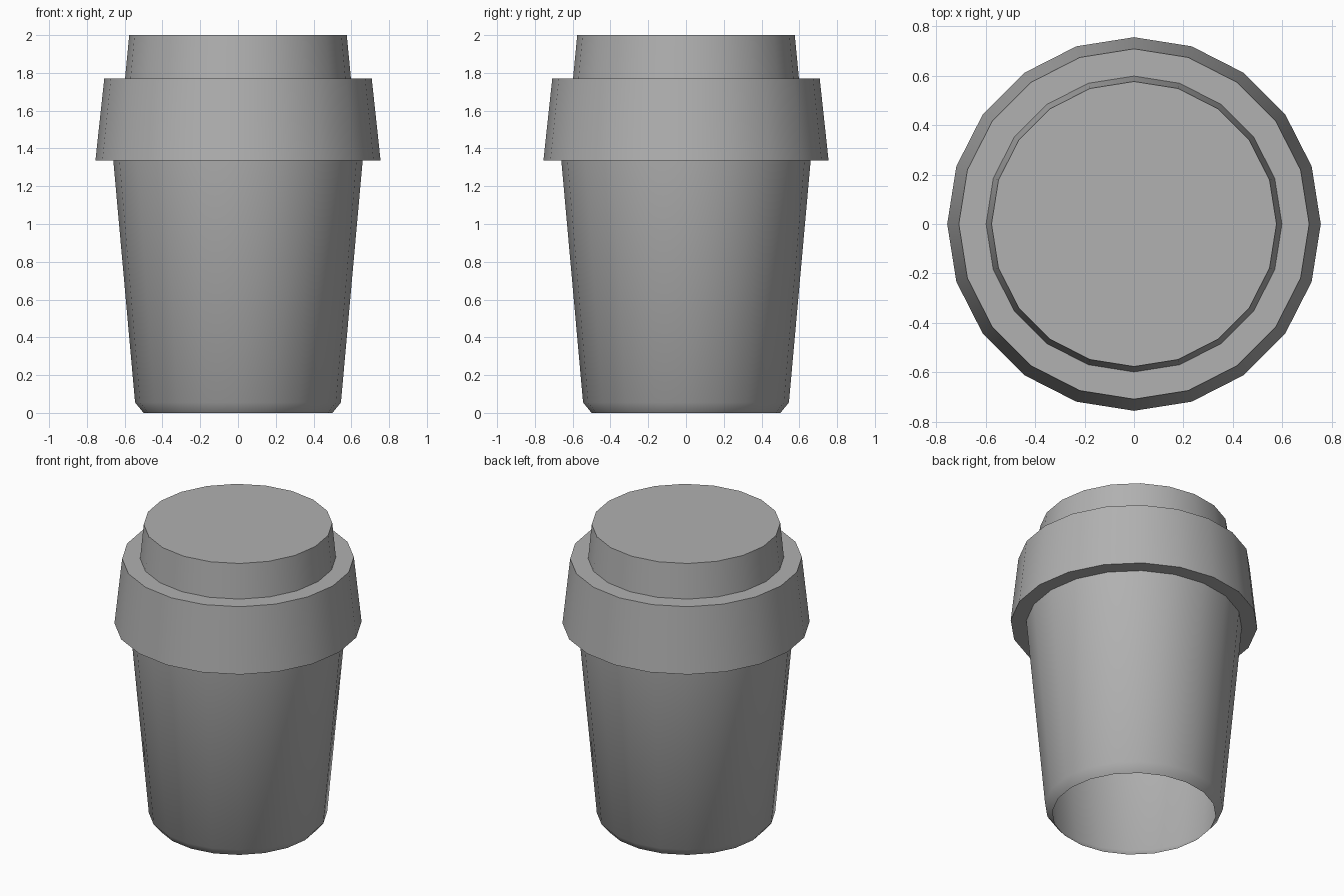
import bpy, bmesh, math

if "Cube" in bpy.data.objects:
    bpy.data.objects.remove(bpy.data.objects["Cube"])

SIDES = 20

# Darker grey shared by both parts
grey = bpy.data.materials.new("dark_grey")
grey.diffuse_color = (0.44, 0.44, 0.44, 1)
grey.use_nodes = True
grey.node_tree.nodes["Principled BSDF"].inputs["Base Color"].default_value = grey.diffuse_color


def lathe(name, profile, cap_top=False):
    """Spin (radius, z) points around z, optionally closing the top."""
    bm = bmesh.new()
    rings = []
    for r, z in profile:
        rings.append([bm.verts.new((r * math.cos(2 * math.pi * i / SIDES),
                                    r * math.sin(2 * math.pi * i / SIDES), z))
                      for i in range(SIDES)])
    for low, high in zip(rings, rings[1:]):
        for i in range(SIDES):
            j = (i + 1) % SIDES
            bm.faces.new((low[i], low[j], high[j], high[i]))
    if cap_top:
        bm.faces.new(rings[-1])
    mesh = bpy.data.meshes.new(name)
    bm.to_mesh(mesh)
    bm.free()
    mesh.materials.append(grey)
    obj = bpy.data.objects.new(name, mesh)
    bpy.context.collection.objects.link(obj)
    bpy.ops.object.select_all(action='DESELECT')
    obj.select_set(True)
    bpy.context.view_layer.objects.active = obj
    bpy.ops.object.shade_smooth_by_angle(angle=math.radians(40))
    return obj


# Tapered cup wall with a chamfered foot, open underneath
lathe("cup_body", [(0.50, 0), (0.545, 0.055), (0.66, 1.335)])

# Overhanging lid band, ledge and raised flat top
lathe("lid", [(0.66, 1.335), (0.755, 1.335), (0.708, 1.77),
              (0.598, 1.77), (0.576, 2.0)], cap_top=True)
